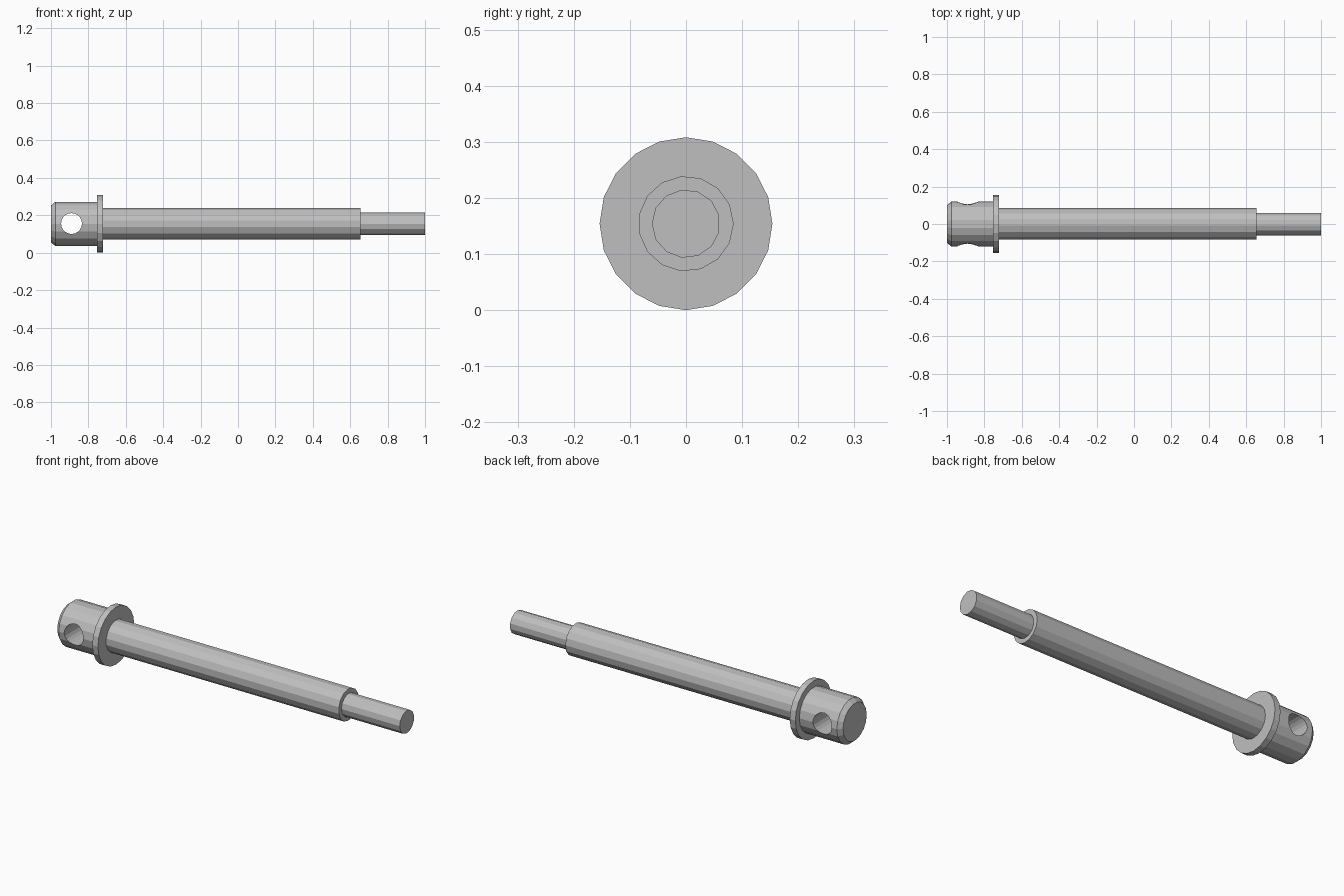
import bpy
import bmesh
from math import cos, sin, pi

cube = bpy.data.objects.get("Cube")
if cube:
    bpy.data.objects.remove(cube, do_unlink=True)

AXIS_Z = 0.154

steel = bpy.data.materials.new("grey steel")
steel.use_nodes = True
grey = (0.52, 0.52, 0.52, 1)
steel.diffuse_color = grey
steel.node_tree.nodes["Principled BSDF"].inputs["Base Color"].default_value = grey


def turned(name, profile, sides, start=0.0):
    """Solid turned about the pin axis from (x, radius) stations."""
    bm = bmesh.new()
    rings = []
    for x, r in profile:
        angles = [start + 2 * pi * i / sides for i in range(sides)]
        rings.append([bm.verts.new((x, r * cos(a), AXIS_Z + r * sin(a))) for a in angles])
    for a, b in zip(rings, rings[1:]):
        for i in range(sides):
            j = (i + 1) % sides
            bm.faces.new((a[i], a[j], b[j], b[i]))
    bm.faces.new(rings[0])
    bm.faces.new(rings[-1])
    bmesh.ops.recalc_face_normals(bm, faces=bm.faces)
    mesh = bpy.data.meshes.new(name)
    bm.to_mesh(mesh)
    bm.free()
    mesh.materials.append(steel)
    obj = bpy.data.objects.new(name, mesh)
    bpy.context.collection.objects.link(obj)
    return obj


# Pin body, from the chamfered head to the thin tip
head = turned("head", [(-1, 0.1), (-0.977, 0.12), (-0.755, 0.12)], 18)
turned("flange", [(-0.755, 0.154), (-0.722, 0.154)], 20)
turned("shaft", [(-0.722, 0.085), (0.655, 0.085)], 15)
turned("tip", [(0.655, 0.061), (1, 0.061)], 13, pi)

# Cross hole through the head, front to back
bpy.ops.mesh.primitive_cylinder_add(vertices=20, radius=0.056, depth=0.5,
                                    location=(-0.89, 0, AXIS_Z + 0.002),
                                    rotation=(pi / 2, 0, 0))
cutter = bpy.context.object
cutter.name = "hole_cutter"
cutter.data.materials.append(steel)
cutter.hide_render = True
cutter.display_type = "WIRE"

hole = head.modifiers.new("cross_hole", "BOOLEAN")
hole.operation = "DIFFERENCE"
hole.solver = "EXACT"
hole.object = cutter

# Bake the hole and discard the cutter
bpy.ops.object.select_all(action="DESELECT")
head.select_set(True)
bpy.context.view_layer.objects.active = head
bpy.ops.object.modifier_apply(modifier=hole.name)
bpy.data.objects.remove(cutter, do_unlink=True)
